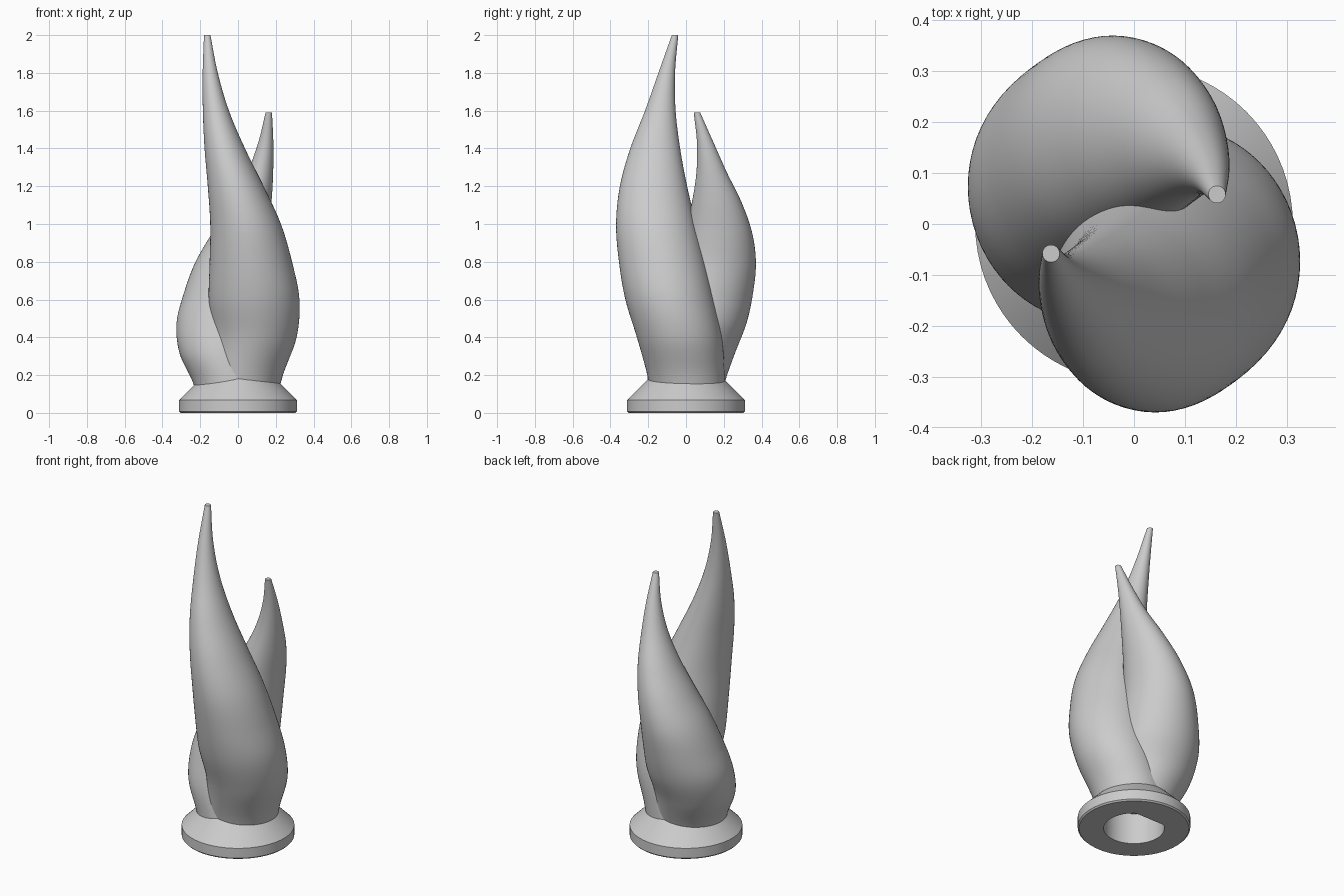
import bpy
import math
from mathutils import Vector

if "Cube" in bpy.data.objects:
    bpy.data.objects.remove(bpy.data.objects["Cube"], do_unlink=True)

SIDES = 72
STEPS = 10

grey = bpy.data.materials.new("plain_grey")
grey.use_nodes = True
colour = (0.6, 0.6, 0.6, 1)
grey.diffuse_color = colour
grey.node_tree.nodes["Principled BSDF"].inputs["Base Color"].default_value = colour


def ellipse(cx, cy, z, rx, ry, flat=None):
    """Horizontal ring of points, optionally cut by a flat on its +y side."""
    ring = []
    for i in range(SIDES):
        a = math.tau * i / SIDES
        y = cy + ry * math.sin(a)
        if flat is not None:
            y = min(y, flat)
        ring.append((cx + rx * math.cos(a), y, z))
    return ring


def loft(name, rings, cap_start=False):
    """Skin a stack of rings, closing the last one."""
    verts = [p for ring in rings for p in ring]
    faces = []
    for k in range(len(rings) - 1):
        for i in range(SIDES):
            j = (i + 1) % SIDES
            a, b = k * SIDES, (k + 1) * SIDES
            faces.append((a + i, a + j, b + j, b + i))
    last = (len(rings) - 1) * SIDES
    faces.append(tuple(range(last, last + SIDES)))
    if cap_start:
        faces.append(tuple(reversed(range(SIDES))))
    mesh = bpy.data.meshes.new(name)
    mesh.from_pydata(verts, [], faces)
    mesh.materials.append(grey)
    obj = bpy.data.objects.new(name, mesh)
    bpy.context.collection.objects.link(obj)
    bpy.ops.object.select_all(action='DESELECT')
    obj.select_set(True)
    bpy.context.view_layer.objects.active = obj
    bpy.ops.object.shade_smooth_by_angle(angle=math.radians(30))
    return obj


def spline(rows):
    """Smooth curve through evenly spaced rows."""
    pts = [Vector(r) for r in rows]
    pts = [2 * pts[0] - pts[1]] + pts + [2 * pts[-1] - pts[-2]]
    out = []
    for k in range(1, len(pts) - 2):
        p, q, r, s = pts[k - 1:k + 3]
        for n in range(STEPS):
            t = n / STEPS
            out.append(0.5 * (2 * q + (r - p) * t
                              + (2 * p - 5 * q + 4 * r - s) * t * t
                              + (3 * q - p - 3 * r + s) * t ** 3))
    return out + [pts[-2]]


# Flame cross-sections at equal heights: centre x, centre y, radius x, radius y
sections = [
    (0.0, 0.02, 0.19, 0.19),
    (0.035, 0.0, 0.203, 0.205),
    (0.085, -0.035, 0.225, 0.225),
    (0.085, -0.085, 0.24, 0.236),
    (0.068, -0.125, 0.218, 0.23),
    (0.04, -0.158, 0.187, 0.212),
    (-0.012, -0.172, 0.148, 0.178),
    (-0.07, -0.163, 0.107, 0.132),
    (-0.117, -0.136, 0.069, 0.081),
    (-0.147, -0.102, 0.04, 0.044),
    (-0.163, -0.058, 0.017, 0.017),
]


def flame(name, height, turn):
    rings = []
    for k, (cx, cy, rx, ry) in enumerate(spline(sections)):
        z = height * k / (STEPS * (len(sections) - 1))
        if z > 0.1:
            rings.append(ellipse(turn * cx, turn * cy, z, rx, ry))
    return loft(name, rings)


# Two twisting flames, the shorter one turned half way round
flame("tall_flame", 2.0, 1)
flame("short_flame", 1.59, -1)

# Collar with a flat-sided socket hole underneath
collar = [
    ellipse(0, 0, 0.2, 0.168, 0.168, 0.135),
    ellipse(0, 0, 0, 0.168, 0.168, 0.135),
    ellipse(0, 0, 0, 0.304, 0.304),
    ellipse(0, 0, 0.008, 0.312, 0.312),
    ellipse(0, 0, 0.068, 0.312, 0.312),
    ellipse(0, 0, 0.19, 0.19, 0.19),
]
loft("collar", collar, cap_start=True)
